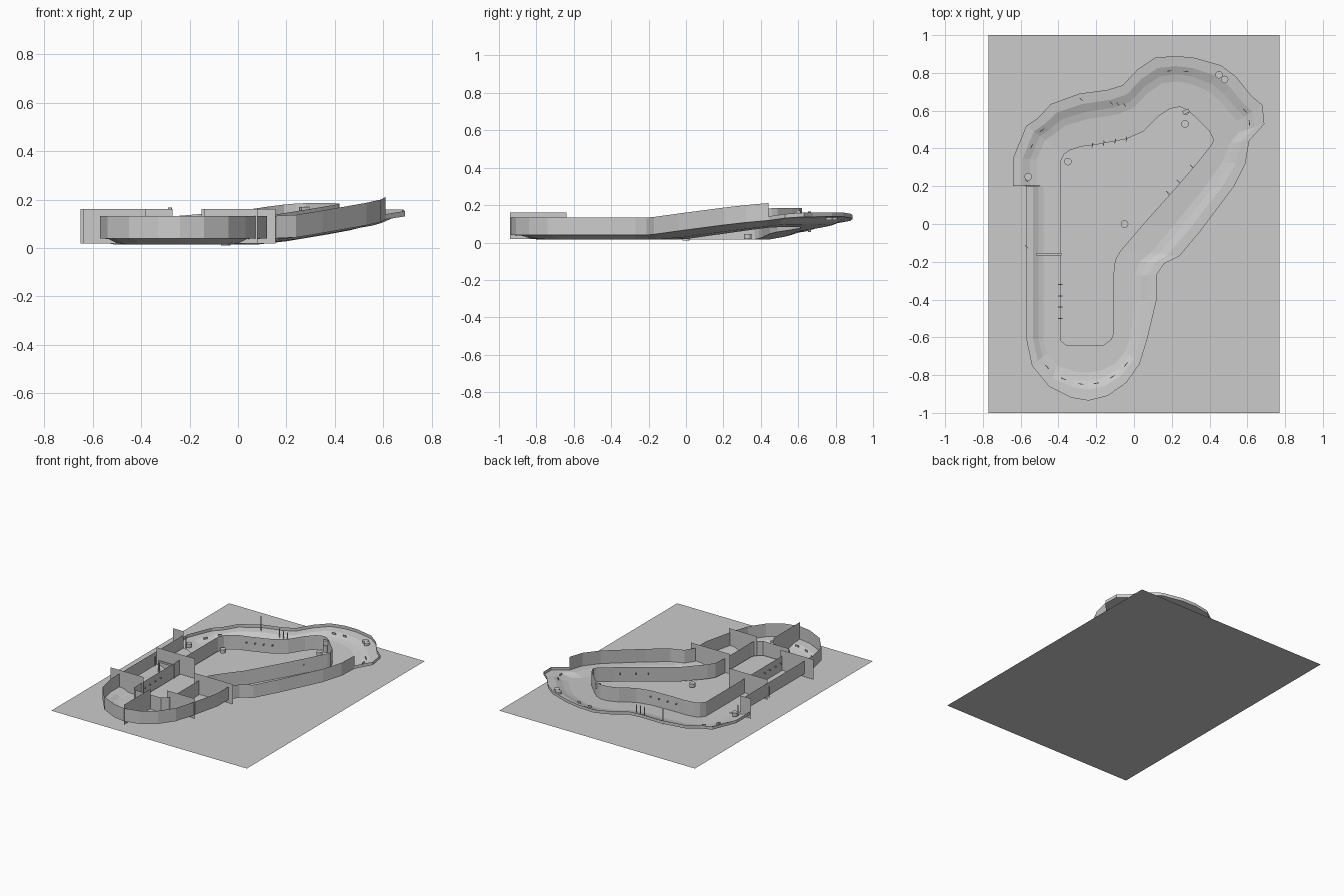
import bpy, bmesh, math
from mathutils import Vector

if "Cube" in bpy.data.objects:
    bpy.data.objects.remove(bpy.data.objects["Cube"])

# matched (inner x, inner y, outer x, outer y) stations around the circuit
S = [(-.39,.2,-.57,.2), (-.39,-.61,-.57,-.61), (-.385,-.62,-.54,-.75), (-.36,-.64,-.45,-.86),
     (-.3,-.64,-.33,-.92), (-.25,-.64,-.24,-.935), (-.2,-.64,-.14,-.91), (-.16,-.64,-.04,-.84),
     (-.12,-.61,.03,-.74), (-.11,-.58,.07,-.61), (-.11,-.42,.12,-.40), (-.11,-.275,.12,-.27),
     (-.1,-.19,.16,-.21), (-.07,-.14,.24,-.17), (.05,0,.35,-.04), (.22,.19,.53,.2),
     (.34,.33,.59,.32), (.41,.42,.61,.44), (.42,.44,.69,.53), (.415,.46,.68,.63),
     (.4,.49,.62,.68), (.36,.53,.54,.78), (.32,.57,.46,.84), (.28,.605,.32,.88),
     (.24,.62,.22,.89), (.19,.61,.11,.88), (.13,.57,.02,.82), (.05,.49,-.06,.735),
     (-.04,.45,-.14,.71), (-.2,.42,-.29,.69), (-.28,.41,-.44,.635), (-.34,.39,-.51,.56),
     (-.37,.37,-.57,.52), (-.39,.33,-.64,.35), (-.39,.21,-.64,.2)]
N = len(S)
BANK = [(0, 0), (.5, 0), (.64, .007), (.8, .022), (1, .025)]


def base(x, y):
    return .015 + .13 * max(0, .55 * x + .6 * y)


def bank(t):
    for (a, za), (b, zb) in zip(BANK, BANK[1:]):
        if t <= b:
            return za + (zb - za) * (t - a) / (b - a)
    return BANK[-1][1]


def at(i, t):
    """Point on the track surface at station i (may be fractional), width fraction t."""
    k = int(i)
    f = i - k
    a, b = S[k % N], S[(k + 1) % N]
    ix, iy, ox, oy = [p + (q - p) * f for p, q in zip(a, b)]
    x, y = ix + (ox - ix) * t, iy + (oy - iy) * t
    return Vector((x, y, base(x, y) + bank(t)))


def make(name, verts, faces):
    me = bpy.data.meshes.new(name)
    me.from_pydata([tuple(v) for v in verts], [], faces)
    ob = bpy.data.objects.new(name, me)
    bpy.context.collection.objects.link(ob)
    return ob


def strip(name, rows, closed=False):
    """Skin a list of equal length point rows."""
    n = len(rows[0])
    m = len(rows)
    faces = []
    for r in range(m if closed else m - 1):
        for c in range(n - 1):
            q = (r + 1) % m
            faces.append((r * n + c, r * n + c + 1, q * n + c + 1, q * n + c))
    return make(name, [p for r in rows for p in r], faces)


def wall(name, pts, h, closed=False):
    return strip(name, [(p, p + Vector((0, 0, h))) for p in pts], closed)


def box(name, loc, size, rot=0):
    bm = bmesh.new()
    bmesh.ops.create_cube(bm, size=1)
    bmesh.ops.scale(bm, vec=size, verts=bm.verts)
    me = bpy.data.meshes.new(name)
    bm.to_mesh(me)
    bm.free()
    ob = bpy.data.objects.new(name, me)
    ob.location = loc
    ob.rotation_euler.z = rot
    bpy.context.collection.objects.link(ob)
    return ob


def barrel(name, x, y, z, r=.02, h=.025):
    bpy.ops.mesh.primitive_cylinder_add(vertices=12, radius=r, depth=h, location=(x, y, z + h / 2))
    ob = bpy.context.object
    ob.name = name
    return ob


# ground sheet
make("ground", [(-.77, -1, 0), (.77, -1, 0), (.77, 1, 0), (-.77, 1, 0)], [(0, 1, 2, 3)])

# banked road
strip("track_surface", [[at(i, t) for t, _ in BANK] for i in range(N)], True)

# inner wall, tall outer wall, low rim around the back
wall("inner_wall", [at(i, 0) for i in range(N)], .103, True)
wall("outer_wall", [at(i, 1) for i in range(18)], .093)
wall("back_rim", [at(i, 1) for i in range(17, N)], .022)

# upright cross panels: x0, y0, x1, y1
for k, (x0, y0, x1, y1) in enumerate([(-.65, .2, -.57, .2), (-.57, -.1, -.27, -.1),
                                      (-.64, -.52, -.38, -.52), (-.15, -.28, .155, -.28),
                                      (-.14, -.6, .08, -.6), (-.24, -.94, -.24, -.64)]):
    wall(f"cross_panel_{k}", [Vector((x0, y0, .018)), Vector((x1, y1, .018))], .142)

# start gate beam and posts
box("gate_beam", (-.45, -.16, .1), (.13, .012, .012))
for x in (-.51, -.39):
    box("gate_post", (x, -.16, .06), (.008, .008, .09))

# small lamps through the inner wall
lamps = [(-.39, y, 0) for y in (-.32, -.38, -.44, -.5)]
lamps += [(x, y, -.8) for x, y in ((.18, .165), (.235, .225), (.305, .305))]
lamps += [(x, .457 + .18 * x, 1.4) for x in (-.22, -.16, -.1, -.04)]
for x, y, r in lamps:
    box("wall_lamp", (x, y, base(x, y) + .06), (.025, .005, .008), r)

# dashed marker slats on the banked corners
for i in (2.5, 3.5, 4.5, 5.5, 6.5, 7.5, 18.4, 19.4, 23.4, 24.4, 31.5, 32.5):
    a, b = at(i - .12, .72), at(i + .12, .72)
    d = b - a
    box("corner_marker", (a + b) / 2 + Vector((0, 0, .008)), (.028, .004, .012), math.atan2(d.y, d.x))

# barrels
for x, y, z in ((.27, .53, .09), (-.35, .33, .02), (-.05, 0, .01), (.45, .79, .12),
                (.48, .765, .12), (-.56, .25, .035)):
    barrel("barrel", x, y, z)

# signal stand near the back corner
barrel("signal_base", .275, .59, .09, .014, .05)
box("signal_head", (.275, .595, .155), (.035, .02, .03), .4)

# tall trackside posts
for x, y, h in ((-.12, .64, .06), (-.05, .63, .05), (-.085, .635, .055), (-.28, .66, .11),
                (-.57, .23, .08), (-.57, -.12, .08)):
    z = base(x, y) + .01
    box("trackside_post", (x, y, z + h / 2), (.02, .004, h), 2.3)
